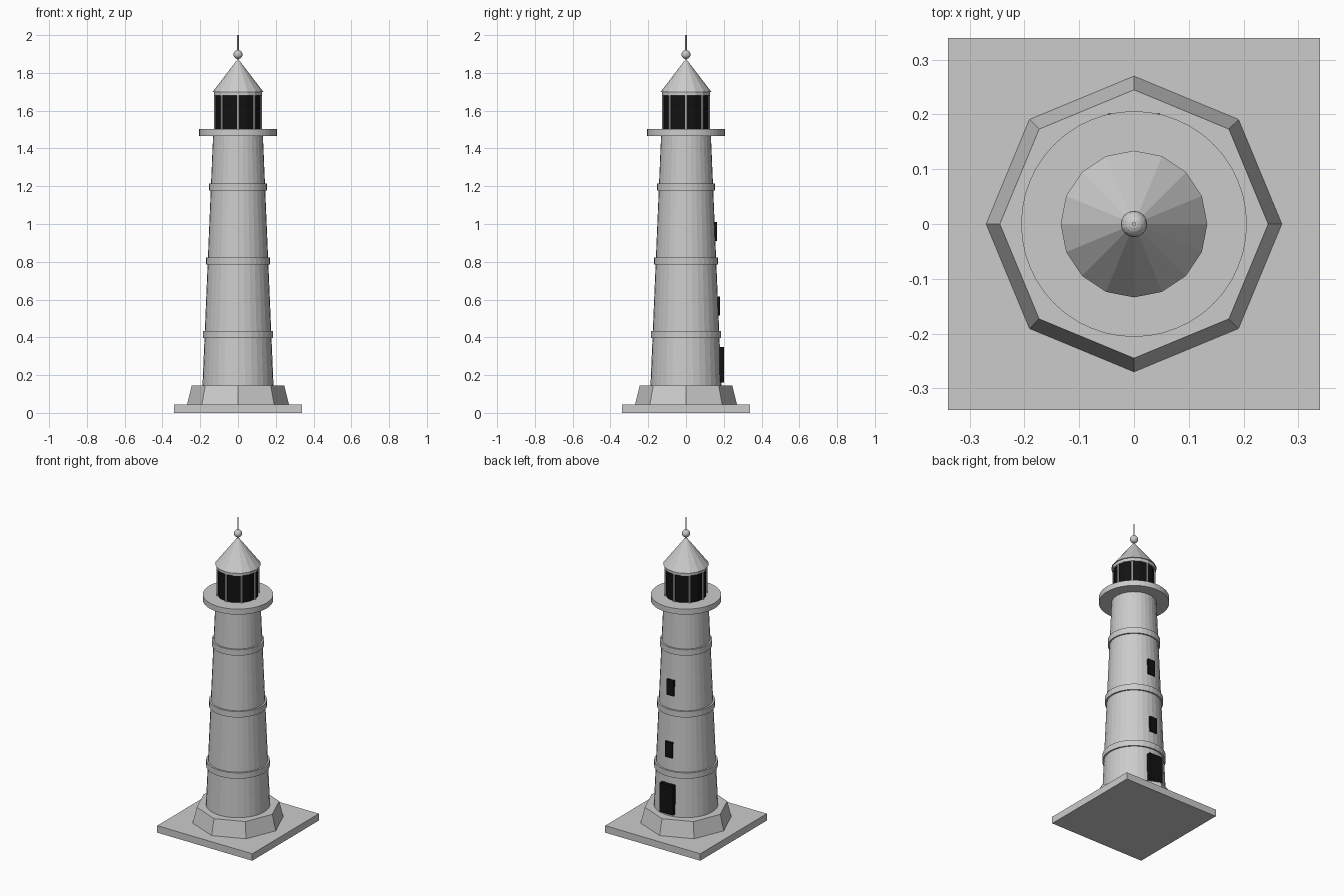
import bpy
from math import sin, cos, pi

if "Cube" in bpy.data.objects:
    bpy.data.objects.remove(bpy.data.objects["Cube"])

dark = bpy.data.materials.new("dark")
dark.diffuse_color = (0.006, 0.006, 0.006, 1)
dark.use_nodes = True
dark.node_tree.nodes["Principled BSDF"].inputs["Base Color"].default_value = dark.diffuse_color


def frustum(name, sides, r1, r2, z1, z2, x=0, y=0, mat=None):
    bpy.ops.mesh.primitive_cone_add(vertices=sides, radius1=r1, radius2=r2,
                                    depth=z2 - z1, location=(x, y, (z1 + z2) / 2))
    ob = bpy.context.object
    ob.name = name
    if mat:
        ob.data.materials.append(mat)
    return ob


def box(name, size, loc, mat=None):
    bpy.ops.mesh.primitive_cube_add(size=1, location=loc)
    ob = bpy.context.object
    ob.name = name
    ob.scale = size
    bpy.ops.object.transform_apply(location=False, rotation=False, scale=True)
    if mat:
        ob.data.materials.append(mat)
    return ob


Z0, Z1, R0, R1 = 0.145, 1.467, 0.188, 0.132


def tower_radius(z):
    return R0 + (R1 - R0) * (z - Z0) / (Z1 - Z0)


# Square slab and octagonal plinth
box("base_slab", (0.68, 0.68, 0.045), (0, 0, 0.0225))
frustum("plinth", 8, 0.27, 0.245, 0.045, Z0)

# Tapered tower with three raised bands
frustum("tower", 32, R0, R1, Z0, Z1)
for i, z in enumerate((0.415, 0.804, 1.196)):
    r = tower_radius(z) + 0.01
    frustum(f"band_{i + 1}", 32, r, r, z - 0.019, z + 0.019)

# Door and windows on the back
box("door", (0.095, 0.025, 0.19), (0, 0.189, 0.255), dark)
for i, z in enumerate((0.565, 0.96)):
    box(f"window_{i + 1}", (0.05, 0.02, 0.10), (0, tower_radius(z), z), dark)

# Gallery deck
frustum("gallery", 48, 0.206, 0.206, Z1, 1.503)

# Lantern room with eight posts
frustum("lantern_glass", 16, 0.12, 0.12, 1.503, 1.682, mat=dark)
for i in range(8):
    a = i * pi / 4
    frustum(f"lantern_post_{i + 1}", 8, 0.006, 0.006, 1.503, 1.682,
            0.121 * cos(a), 0.121 * sin(a))

# Roof, ball and spire
frustum("roof_rim", 16, 0.128, 0.128, 1.68, 1.703)
frustum("roof", 16, 0.134, 0, 1.7, 1.875)
bpy.ops.mesh.primitive_uv_sphere_add(segments=16, ring_count=10, radius=0.024,
                                     location=(0, 0, 1.897))
bpy.context.object.name = "finial_ball"
frustum("spire", 8, 0.004, 0.004, 1.9, 2.0)
